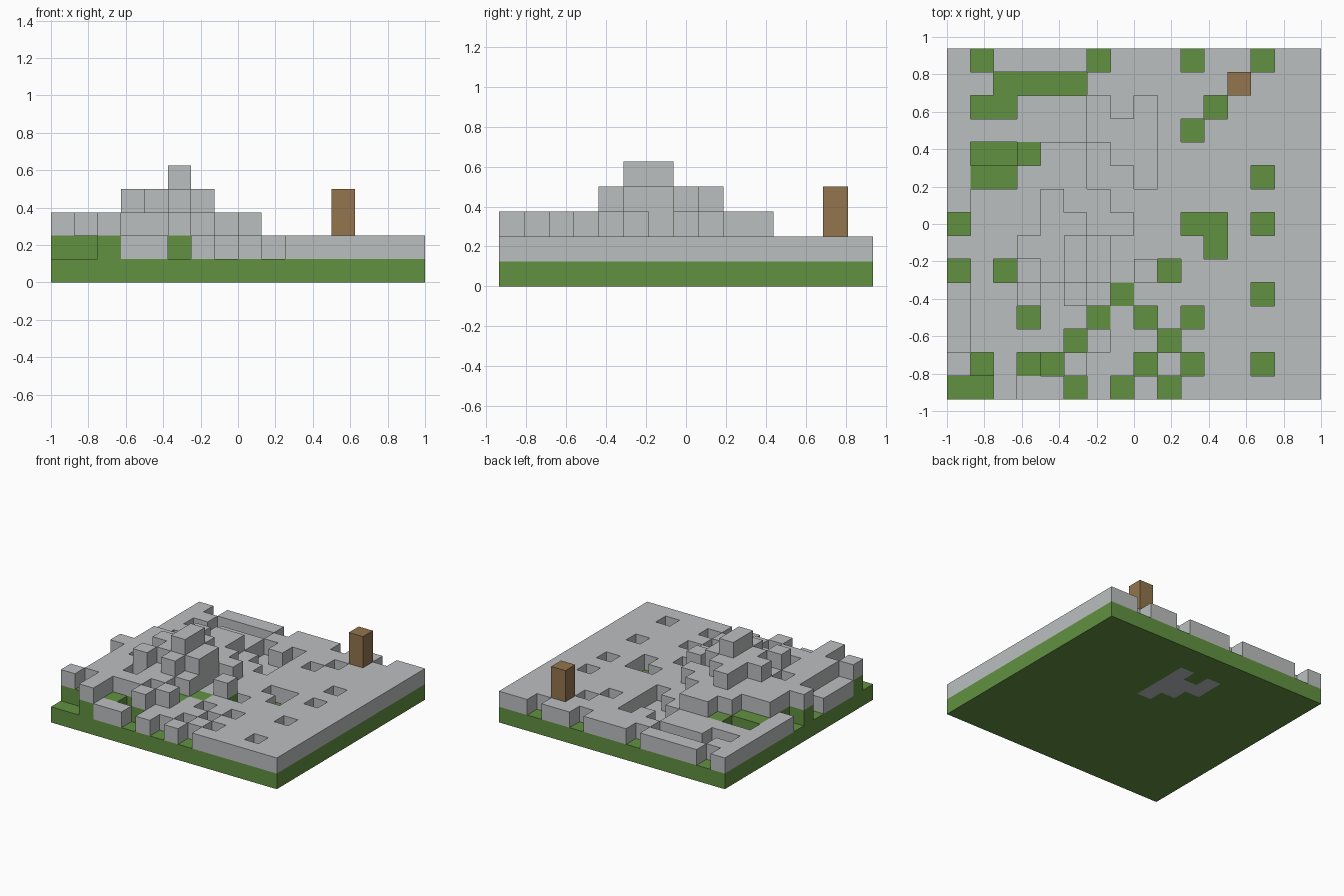
import bpy, bmesh
from mathutils import Vector

cube = bpy.data.objects.get("Cube")
if cube:
    bpy.data.objects.remove(cube, do_unlink=True)

CELL = 0.125

# Terrain plan, back row first.
# . paving   o bare soil pit   g bare soil   p stone-floored pit
# a, b, c stone mound of rising height
PLAN = [
    ".o....o...o..o..",
    "..oooo..........",
    ".oo...p.p..o....",
    "......ppp.o.....",
    ".oogaa.pp.......",
    ".ggaaa..p....o..",
    ".aaabaa.........",
    "oaaabbaa..oo.o..",
    "aaabbcb....o....",
    "oagabcb.ao......",
    ".aababag.....o..",
    ".aagaag.o.o.....",
    ".aaaaga..o......",
    "agagoa..o.o..o..",
    "ooa..o.o.o......",
]
# Layers of each kind from the bottom up: G grass, S stone
STACK = {".": "GS", "o": "G", "g": "GG", "p": "S",
         "a": "GGS", "b": "GGSS", "c": "GGSSS"}
COLS, ROWS = len(PLAN[0]), len(PLAN)


def material(name, rgb):
    m = bpy.data.materials.new(name)
    m.use_nodes = True
    m.diffuse_color = (*rgb, 1)
    m.node_tree.nodes["Principled BSDF"].inputs["Base Color"].default_value = (*rgb, 1)
    return m


def block_part(name, kind, mat):
    """Join the exposed faces of every block of one kind."""
    bm = bmesh.new()
    for cell, k in blocks.items():
        if k != kind:
            continue
        for axis in range(3):
            for side in (0, 1):
                near = list(cell)
                near[axis] += 2 * side - 1
                if tuple(near) in blocks:
                    continue
                u, v = (axis + 1) % 3, (axis + 2) % 3
                corners = []
                for du, dv in ((0, 0), (1, 0), (1, 1), (0, 1)):
                    p = Vector(cell)
                    p[axis] += side
                    p[u] += du
                    p[v] += dv
                    p -= Vector((COLS / 2, ROWS / 2, 0))
                    corners.append(bm.verts.new(p * CELL))
                bm.faces.new(corners if side else corners[::-1])
    bmesh.ops.remove_doubles(bm, verts=bm.verts, dist=CELL / 100)
    mesh = bpy.data.meshes.new(name)
    bm.to_mesh(mesh)
    bm.free()
    mesh.materials.append(mat)
    obj = bpy.data.objects.new(name, mesh)
    bpy.context.collection.objects.link(obj)


# Fill the block grid from the plan
blocks = {}
for row, line in enumerate(reversed(PLAN)):
    for col, kind in enumerate(line):
        for layer, block in enumerate(STACK[kind]):
            blocks[col, row, layer] = block

# Wooden post near the back right
for layer in (2, 3):
    blocks[12, 13, layer] = "W"

block_part("grass_ground", "G", material("grass green", (0.122, 0.283, 0.054)))
block_part("stone_blocks", "S", material("stone grey", (0.5, 0.52, 0.525)))
block_part("wooden_post", "W", material("wood brown", (0.287, 0.178, 0.074)))
